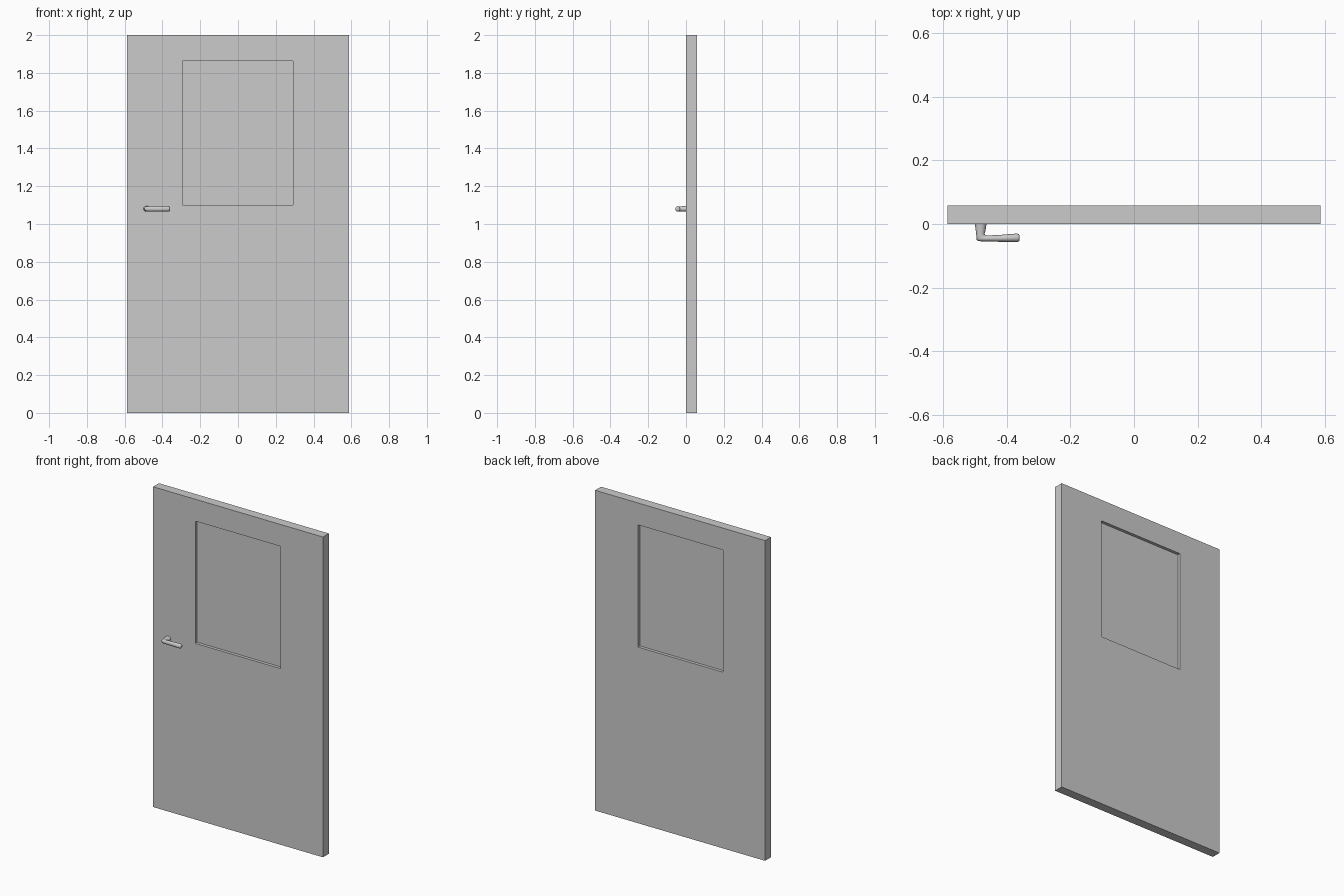
import bpy, bmesh, math
from mathutils import Vector

if "Cube" in bpy.data.objects:
    bpy.data.objects.remove(bpy.data.objects["Cube"])

W, T, H = 0.587, 0.058, 2.0           # half width, thickness, height
WX0, WX1, WZ0, WZ1 = -0.295, 0.292, 1.10, 1.863


def finish(name, bm):
    bmesh.ops.recalc_face_normals(bm, faces=bm.faces)
    me = bpy.data.meshes.new(name)
    bm.to_mesh(me)
    bm.free()
    ob = bpy.data.objects.new(name, me)
    bpy.context.collection.objects.link(ob)
    return ob


def rect(bm, x0, x1, z0, z1, y):
    return [bm.verts.new((x, y, z)) for x, z in ((x0, z0), (x1, z0), (x1, z1), (x0, z1))]


def bridge(bm, a, b):
    n = len(a)
    for i in range(n):
        j = (i + 1) % n
        bm.faces.new((a[i], a[j], b[j], b[i]))


# door leaf: closed ring around the window opening
bm = bmesh.new()
loops = [rect(bm, -W, W, 0, H, 0), rect(bm, -W, W, 0, H, T),
         rect(bm, WX0, WX1, WZ0, WZ1, T), rect(bm, WX0, WX1, WZ0, WZ1, 0)]
for k in range(4):
    bridge(bm, loops[k], loops[(k + 1) % 4])
finish("door_leaf", bm)

# window pane, recessed on both faces
bm = bmesh.new()
front = rect(bm, WX0, WX1, WZ0, WZ1, 0.019)
back = rect(bm, WX0, WX1, WZ0, WZ1, T - 0.019)
bridge(bm, front, back)
bm.faces.new(front)
bm.faces.new(back)
finish("window_pane", bm)

# lever handle: elliptical rings (outer point, inner point, half height) swept around a bend
rings = [((-0.501, 0.001), (-0.464, 0.001), 0.015),
         ((-0.498, -0.020), (-0.467, -0.020), 0.014),
         ((-0.496, -0.038), (-0.470, -0.030), 0.013),
         ((-0.495, -0.050), (-0.469, -0.034), 0.013),
         ((-0.489, -0.054), (-0.467, -0.036), 0.013),
         ((-0.470, -0.055), (-0.458, -0.036), 0.013),
         ((-0.420, -0.056), (-0.418, -0.034), 0.0135),
         ((-0.368, -0.057), (-0.368, -0.030), 0.014),
         ((-0.362, -0.055), (-0.362, -0.032), 0.012),
         ((-0.360, -0.051), (-0.360, -0.036), 0.008)]
N = 20
bm = bmesh.new()
prev = None
for outer, inner, hh in rings:
    o, i = Vector((*outer, 1.08)), Vector((*inner, 1.08))
    mid, half = (o + i) / 2, (o - i) / 2
    ring = []
    for k in range(N):
        a = 2 * math.pi * k / N
        ring.append(bm.verts.new(mid + half * math.cos(a) + Vector((0, 0, hh * math.sin(a)))))
    if prev:
        bridge(bm, prev, ring)
    else:
        bm.faces.new(ring)
    prev = ring
bm.faces.new(prev)
handle = finish("lever_handle", bm)
bpy.context.view_layer.objects.active = handle
handle.select_set(True)
bpy.ops.object.shade_smooth_by_angle(angle=math.radians(50))
